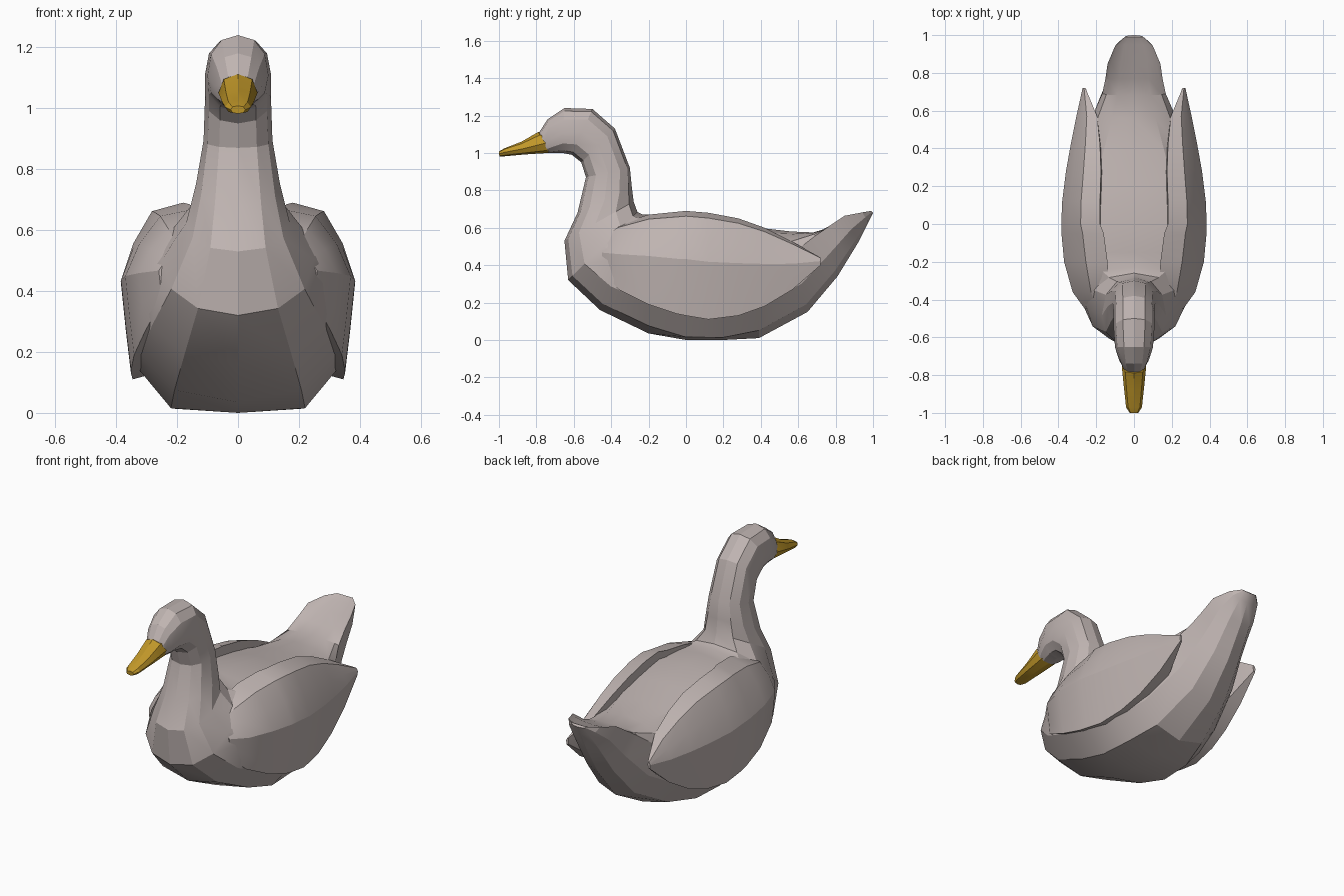
import bpy, bmesh, math
from mathutils import Vector


def loft(name, rings, color):
    """Skin a list of equal-length closed rings and cap both ends."""
    bm = bmesh.new()
    rows = [[bm.verts.new(p) for p in ring] for ring in rings]
    n = len(rows[0])
    for a, b in zip(rows, rows[1:]):
        for i in range(n):
            j = (i + 1) % n
            bm.faces.new((a[i], a[j], b[j], b[i]))
    bm.faces.new(rows[0])
    bm.faces.new(rows[-1])
    bmesh.ops.recalc_face_normals(bm, faces=bm.faces)
    mesh = bpy.data.meshes.new(name)
    bm.to_mesh(mesh)
    bm.free()
    ob = bpy.data.objects.new(name, mesh)
    ob.data.materials.append(color)
    bpy.context.collection.objects.link(ob)
    bpy.ops.object.select_all(action='DESELECT')
    ob.select_set(True)
    bpy.context.view_layer.objects.active = ob
    bpy.ops.object.shade_smooth_by_angle(angle=math.radians(22))
    return ob


def oval(ty, tz, by, bz, w, t, power, sides=12):
    """Rounded ring between a top and a bottom point, widest at fraction t."""
    top, bottom = Vector((0, ty, tz)), Vector((0, by, bz))
    mid = bottom.lerp(top, t)
    ring = []
    for i in range(sides):
        a = 2 * math.pi * i / sides
        s, c = round(math.sin(a), 6), round(math.cos(a), 6)
        e = 2 / power
        end = top if c > 0 else bottom
        p = mid + (end - mid) * abs(c) ** e
        p.x = math.copysign(abs(s) ** e * w, s)
        p.z = max(p.z, 0)  # flat belly
        ring.append(p)
    return ring


def paint(name, rgb):
    mat = bpy.data.materials.new(name)
    mat.diffuse_color = (*rgb, 1)
    return mat


plumage = paint("plumage", (0.52, 0.455, 0.44))
orange = paint("bill_orange", (0.53, 0.31, 0.022))

# Body, neck and head: one skin from tail tip to face
# (top y, top z, bottom y, bottom z, half width, widest point, squareness)
loft("body", [oval(*r) for r in (
    (0.99, 0.69, 1.00, 0.68, 0.05, 1.0, 2),
    (0.95, 0.67, 0.975, 0.63, 0.10, 1.3, 2),
    (0.86, 0.64, 0.92, 0.52, 0.14, 1.2, 2),
    (0.77, 0.60, 0.865, 0.43, 0.152, 1.05, 2.1),
    (0.68, 0.575, 0.81, 0.34, 0.168, 0.92, 2.1),
    (0.56, 0.58, 0.65, 0.15, 0.215, 0.75, 2.2),
    (0.39, 0.60, 0.39, 0.01, 0.285, 0.62, 2.4),
    (0.20, 0.635, 0.20, -0.025, 0.335, 0.62, 2.9),
    (0.00, 0.665, 0.00, -0.025, 0.355, 0.62, 2.9),
    (-0.15, 0.67, -0.20, 0.035, 0.355, 0.6, 2.6),
    (-0.23, 0.67, -0.46, 0.16, 0.32, 0.55, 2.3),
    (-0.26, 0.685, -0.63, 0.32, 0.25, 0.5, 2.15),
    (-0.28, 0.74, -0.65, 0.53, 0.17, 0.45, 2.2),
    (-0.29, 0.82, -0.58, 0.68, 0.138, 0.5, 2.3),
    (-0.30, 0.92, -0.535, 0.87, 0.113, 0.5, 2.3),
    (-0.38, 1.13, -0.56, 0.95, 0.108, 0.5, 2.3),
    (-0.50, 1.235, -0.61, 0.99, 0.108, 0.5, 2.3),
    (-0.65, 1.24, -0.66, 1.00, 0.10, 0.45, 2.2),
    (-0.74, 1.18, -0.71, 1.00, 0.078, 0.4, 2.4),
    (-0.785, 1.11, -0.735, 1.00, 0.06, 0.4, 2.2),
)], plumage)

# Bill
loft("bill", [oval(*r, sides=8) for r in (
    (-0.74, 1.10, -0.71, 1.005, 0.06, 0.45, 2.2),
    (-0.79, 1.112, -0.735, 1.00, 0.064, 0.45, 2.2),
    (-0.88, 1.06, -0.86, 0.992, 0.053, 0.45, 2.3),
    (-0.97, 1.025, -0.97, 0.982, 0.042, 0.5, 2.3),
    (-1.00, 1.008, -0.998, 0.982, 0.024, 0.5, 2.3),
)], orange)


# Folded wings: shells lying on the flanks with a free pointed tip
def wing_ring(y, top, bot, w, xi):
    h = top - bot
    return [Vector(p) for p in (
        (xi, y, top), (xi + 0.5 * (w - xi), y, top - 0.05 * h),
        (w - 0.2 * (w - xi), y, bot + 0.76 * h), (w, y, bot + 0.54 * h),
        (w - 0.03 * h, y, bot + 0.25 * h), (w - 0.06 * h, y, bot),
        (w - 0.35 * h, y, bot + 0.08 * h), (w - 0.4 * h, y, bot + 0.5 * h))]


# (y, top z, bottom z, outer x, inner top x)
wings = loft("wings", [wing_ring(*r) for r in (
    (-0.45, 0.55, 0.37, 0.26, 0.13),
    (-0.36, 0.62, 0.27, 0.325, 0.13),
    (-0.20, 0.67, 0.19, 0.37, 0.14),
    (-0.05, 0.685, 0.14, 0.384, 0.16),
    (0.00, 0.69, 0.13, 0.385, 0.18),
    (0.12, 0.68, 0.11, 0.38, 0.18),
    (0.28, 0.65, 0.13, 0.36, 0.175),
    (0.42, 0.60, 0.18, 0.335, 0.18),
    (0.57, 0.525, 0.27, 0.305, 0.195),
    (0.72, 0.44, 0.40, 0.272, 0.257),
)], plumage)
wings.modifiers.new("Mirror", 'MIRROR')
